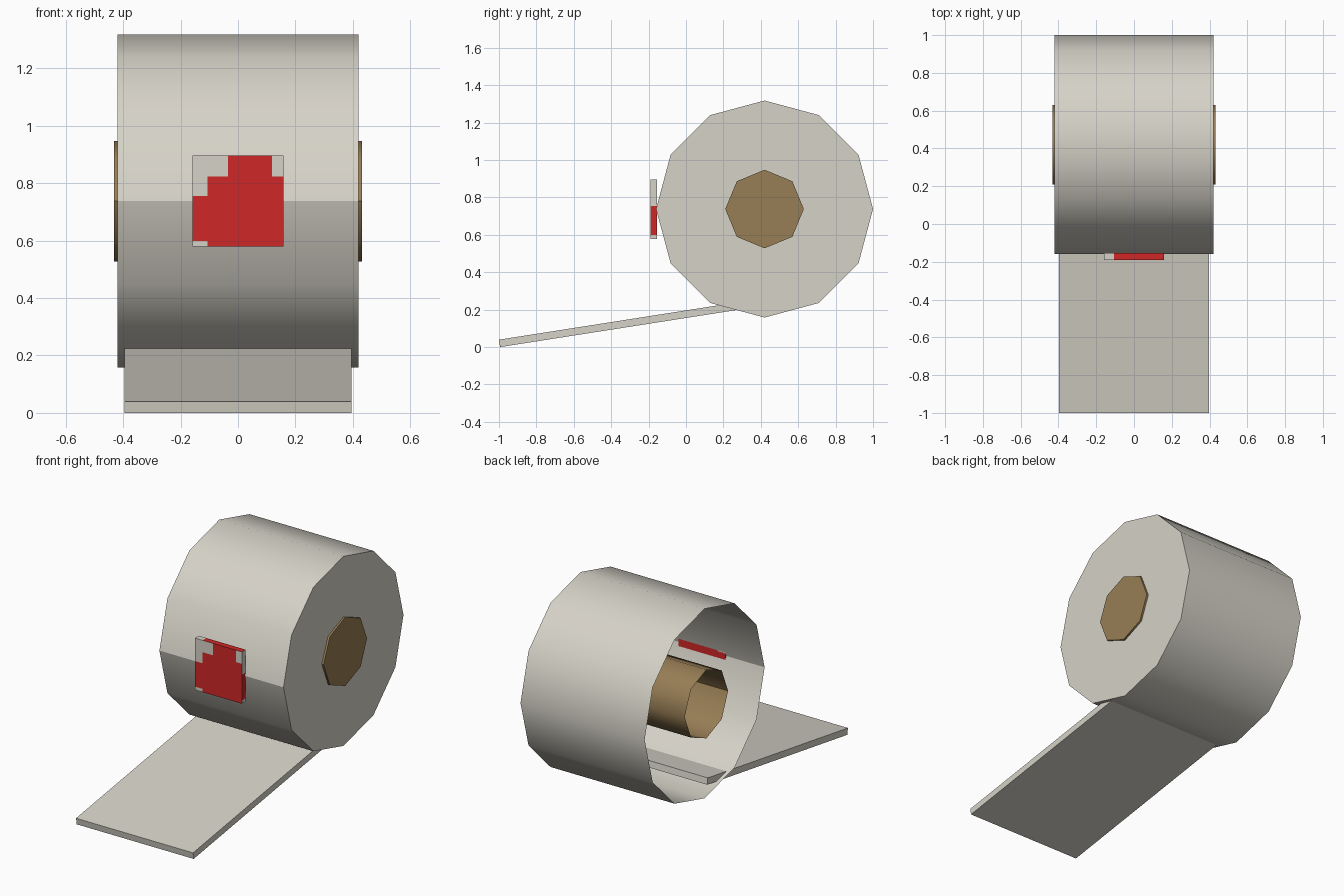
import bpy, bmesh, math
from mathutils import Matrix, Vector

if "Cube" in bpy.data.objects:
    bpy.data.objects.remove(bpy.data.objects["Cube"])


def material(name, r, g, b):
    m = bpy.data.materials.new(name)
    m.diffuse_color = (r, g, b, 1)
    m.use_nodes = True
    m.node_tree.nodes["Principled BSDF"].inputs["Base Color"].default_value = m.diffuse_color
    return m


PAPER = material("off_white_paper", 0.67, 0.645, 0.575)
BROWN = material("brown_card", 0.31, 0.205, 0.09)
RED = material("red", 0.62, 0.02, 0.02)


def finish(name, bm, *mats):
    me = bpy.data.meshes.new(name)
    bm.to_mesh(me)
    bm.free()
    for m in mats:
        me.materials.append(m)
    ob = bpy.data.objects.new(name, me)
    bpy.context.collection.objects.link(ob)
    return ob


CY, CZ = 0.42, 0.738


def drum(name, sides, radius, half, mat):
    """Smooth-sided drum along x: capped on the right, open on the left."""
    bm = bmesh.new()
    rings = []
    for x in (-half, half):
        rings.append([bm.verts.new((x, CY - radius * math.cos(t), CZ + radius * math.sin(t)))
                      for t in (2 * math.pi * i / sides for i in range(sides))])
    left, right = rings
    for i in range(sides):
        j = (i + 1) % sides
        bm.faces.new((left[i], left[j], right[j], right[i])).smooth = True
    cap = bm.faces.new(right[::-1])
    bmesh.ops.recalc_face_normals(bm, faces=bm.faces[:])
    if cap.normal.x < 0:
        bmesh.ops.reverse_faces(bm, faces=bm.faces[:])
    # crisp cap rim, and a shading seam along the front
    for e in cap.edges:
        e.smooth = False
    bm.edges.get((left[0], right[0])).smooth = False
    return finish(name, bm, mat)


def box(lo, hi):
    bm = bmesh.new()
    bmesh.ops.create_cube(bm, size=1)
    lo, hi = Vector(lo), Vector(hi)
    bmesh.ops.scale(bm, vec=hi - lo, verts=bm.verts)
    bmesh.ops.translate(bm, vec=(lo + hi) / 2, verts=bm.verts)
    return bm


# Roll and its core
drum("paper_roll", 12, 0.58, 0.42, PAPER)
drum("card_core", 8, 0.21, 0.432, BROWN)

# Unrolled strip, sloping up into the roll
TILT = math.radians(8.9)
bm = box((-0.396, 0, 0), (0.396, 1.372, 0.04))
bmesh.ops.transform(bm, verts=bm.verts, matrix=Matrix.Translation((0, -0.994, 0)) @ Matrix.Rotation(TILT, 4, 'X'))
finish("loose_strip", bm, PAPER)

# Front patch: plate cut into stepped red and paper areas
bm = box((-0.159, -0.19, 0.579), (0.159, -0.154, 0.896))
cuts = [((1, 0, 0), v) for v in (-0.106, -0.035, 0.118)] + [((0, 0, 1), v) for v in (0.599, 0.755, 0.823)]
for n, v in cuts:
    bmesh.ops.bisect_plane(bm, geom=bm.verts[:] + bm.edges[:] + bm.faces[:],
                           plane_co=Vector(n) * v, plane_no=n)
bm.normal_update()
for f in bm.faces:
    c = f.calc_center_median()
    if abs(f.normal.x) > 0.5:          # ends
        paper = c.z > 0.755 or c.z < 0.599
    elif abs(f.normal.z) > 0.5:        # top and bottom
        paper = c.x < -0.106
    else:                              # front and back steps
        paper = (c.z > 0.823 and not -0.035 < c.x < 0.118) or \
                (c.x < -0.106 and not 0.599 < c.z < 0.755)
    f.material_index = 1 if paper else 0
finish("front_patch", bm, RED, PAPER)
